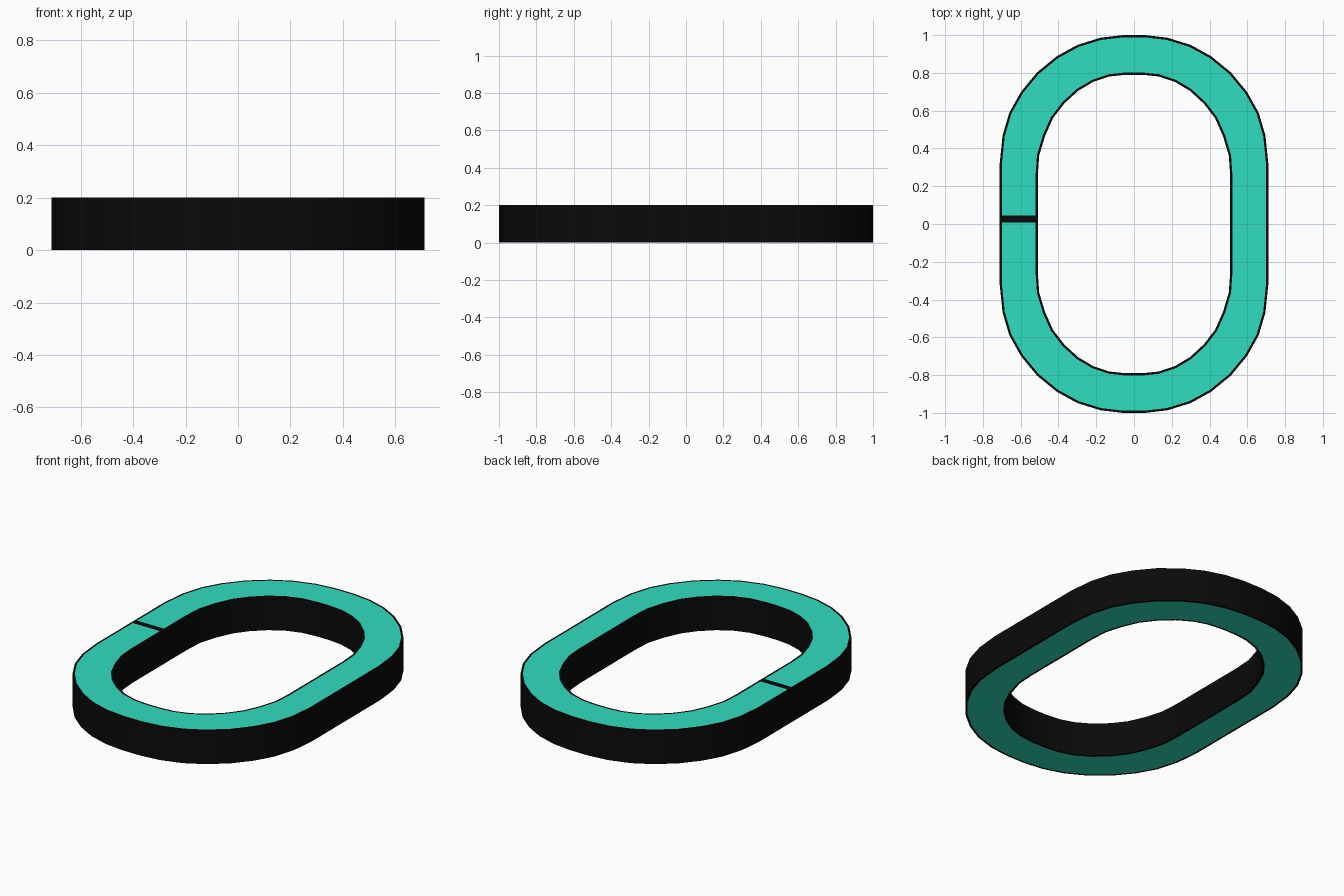
import bpy, bmesh
from mathutils import Vector

if "Cube" in bpy.data.objects:
    bpy.data.objects.remove(bpy.data.objects["Cube"])

HEIGHT, RIM = 0.2, 0.012


def material(name, color):
    m = bpy.data.materials.new(name)
    m.diffuse_color = color
    m.use_nodes = True
    m.node_tree.nodes["Principled BSDF"].inputs["Base Color"].default_value = m.diffuse_color
    return m


black = material("black", (0.003, 0.003, 0.003, 1))
teal = material("turquoise", (0.03, 0.73, 0.53, 1))


def full_loop(quarter):
    """Mirror a quarter outline (from +x side to +y end) into a closed loop."""
    half = quarter + [(-x, y) for x, y in reversed(quarter)]
    return [Vector(p) for p in half + [(-x, -y) for x, y in half]]


def offset(loop, d):
    """Move a counter-clockwise loop inward by d."""
    out = []
    for i, p in enumerate(loop):
        t = (loop[(i + 1) % len(loop)] - loop[i - 1]).normalized()
        out.append(p + Vector((-t.y, t.x)) * d)
    return out


# quarter outlines of the oval
outer = full_loop([(0.711, 0.32), (0.696, 0.468), (0.66, 0.59), (0.598, 0.70),
                   (0.513, 0.803), (0.409, 0.888), (0.30, 0.948),
                   (0.178, 0.986), (0.06, 1.0)])
inner = full_loop([(0.509, 0.26), (0.502, 0.362), (0.471, 0.466), (0.429, 0.56),
                   (0.37, 0.637), (0.296, 0.705), (0.215, 0.753),
                   (0.13, 0.781), (0.045, 0.79)])

# oval ring: black walls and thin rims, turquoise top and bottom bands
rings = [outer, offset(outer, RIM), offset(inner, -RIM), inner]
section = [(r, HEIGHT) for r in rings] + [(r, 0) for r in reversed(rings)]
bm = bmesh.new()
loops = [[bm.verts.new((p.x, p.y, z)) for p in r] for r, z in section]
n = len(outer)
for k in range(len(loops)):
    a, b = loops[k], loops[(k + 1) % len(loops)]
    for i in range(n):
        j = (i + 1) % n
        f = bm.faces.new((a[i], a[j], b[j], b[i]))
        f.material_index = 1 if k in (1, 5) else 0
bmesh.ops.recalc_face_normals(bm, faces=bm.faces)
mesh = bpy.data.meshes.new("oval_ring")
bm.to_mesh(mesh)
bm.free()
mesh.materials.append(black)
mesh.materials.append(teal)
ring = bpy.data.objects.new("oval_ring", mesh)
bpy.context.collection.objects.link(ring)
bpy.context.view_layer.objects.active = ring
ring.select_set(True)
bpy.ops.object.shade_smooth_by_angle()

# black line across the left straight
bpy.ops.mesh.primitive_plane_add(size=1, location=(-0.61, 0.027, HEIGHT + 0.001))
line = bpy.context.object
line.name = "cross_line"
line.scale = (0.2, 0.038, 1)
line.data.materials.append(black)
